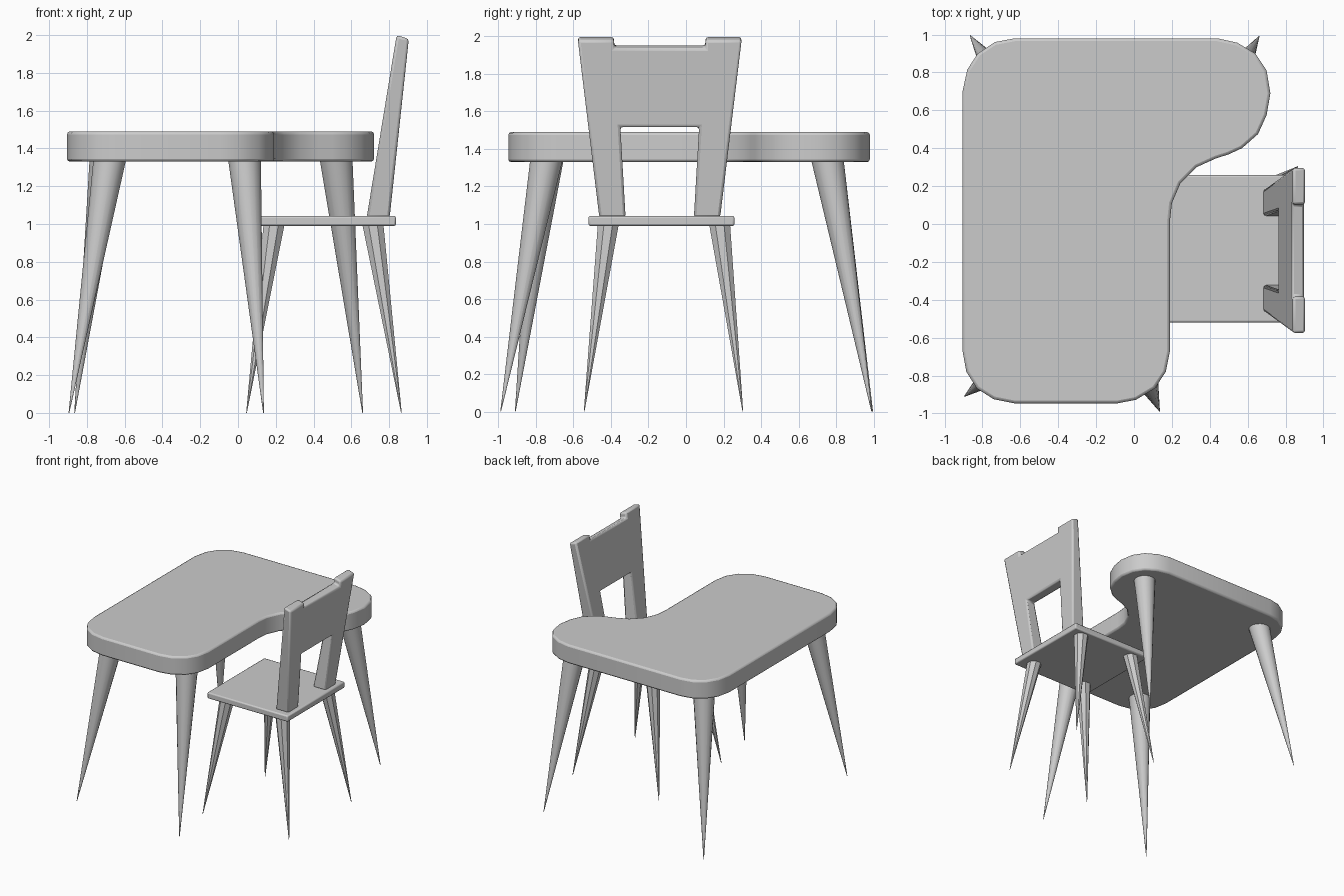
import bpy, bmesh
from mathutils import Vector
from math import cos, sin, pi, radians

if "Cube" in bpy.data.objects:
    bpy.data.objects.remove(bpy.data.objects["Cube"])


def finish(name, bm, bevel=0.0, angle=30):
    bmesh.ops.recalc_face_normals(bm, faces=bm.faces)
    mesh = bpy.data.meshes.new(name)
    bm.to_mesh(mesh)
    bm.free()
    ob = bpy.data.objects.new(name, mesh)
    bpy.context.collection.objects.link(ob)
    bpy.ops.object.select_all(action='DESELECT')
    ob.select_set(True)
    bpy.context.view_layer.objects.active = ob
    if bevel:
        m = ob.modifiers.new("edge_bevel", 'BEVEL')
        m.width, m.segments = bevel, 2
        m.limit_method, m.angle_limit = 'ANGLE', radians(50)
    bpy.ops.object.shade_smooth_by_angle(angle=radians(angle))
    return ob


def loft(name, ring_a, ring_b, bevel=0.0, angle=30):
    """Solid between two matching closed outlines."""
    bm = bmesh.new()
    a = [bm.verts.new(p) for p in ring_a]
    b = [bm.verts.new(p) for p in ring_b]
    n = len(a)
    bm.faces.new(a)
    bm.faces.new(b[::-1])
    for i in range(n):
        j = (i + 1) % n
        bm.faces.new((a[i], b[i], b[j], a[j]))
    return finish(name, bm, bevel, angle)


def spike_leg(name, top, tip, z, r, sides, angle):
    """Slanted cone leg: wide under the top, pointed at the floor."""
    def ring(c, zz, rad):
        return [(c[0] + rad * cos(2 * pi * (i + .5) / sides),
                 c[1] + rad * sin(2 * pi * (i + .5) / sides), zz) for i in range(sides)]
    loft(name, ring(tip, 0.0, 0.002), ring(top, z, r), 0, angle)


# table top
outline = [(-.905, .70), (-.88, .815), (-.825, .90), (-.735, .96), (-.63, .98),
           (.44, .98), (.545, .957), (.64, .90), (.70, .81), (.72, .69),
           (.70, .575), (.655, .475), (.57, .40), (.50, .368), (.43, .345),
           (.33, .30), (.245, .215), (.20, .11), (.19, .02), (.19, -.67),
           (.168, -.78), (.11, -.868), (.01, -.928), (-.09, -.947), (-.63, -.947),
           (-.74, -.925), (-.83, -.868), (-.885, -.78), (-.905, -.67)]
loft("table_top", [(x, y, 1.33) for x, y in outline],
     [(x, y, 1.49) for x, y in outline], 0.015)

# table legs
for name, top, tip in (("front_left", (-.68, -.74), (-.895, -.91)),
                       ("front_right", (.035, -.745), (.135, -.988)),
                       ("back_left", (-.70, .755), (-.865, .995)),
                       ("back_right", (.52, .755), (.66, .99))):
    spike_leg("table_leg_" + name, top, tip, 1.335, .088, 16, 40)

# chair seat
seat = [(.07, -.52), (.836, -.52), (.836, .258), (.07, .258)]
loft("chair_seat", [(x, y, .99) for x, y in seat],
     [(x, y, 1.043) for x, y in seat], 0.01)

# chair legs
for xn, tx, px in (("front", .19, .045), ("back", .715, .865)):
    for yn, ty, py in (("left", -.415, -.543), ("right", .18, .303)):
        spike_leg(f"chair_leg_{xn}_{yn}", (tx, ty), (px, py), .992, .06, 8, 30)

# chair backrest: mirrored profile about y = -0.14, tapering and leaning back
half = [(.322, 1.035), (.437, 2.0), (.243, 2.0), (.243, 1.955), (0, 1.955)]
inner = [(0, 1.517), (.21, 1.517), (.182, 1.035)]
right = half[:4] + [(-d, z) for d, z in half[3::-1]]
arch = [(-d, z) for d, z in inner[:0:-1]] + inner[1:]
profile = right + arch
front = [(.683 + (z - 1.045) * .164, -.14 + d, z) for d, z in profile]
rear = [(.804 + (z - 1.045) * .105, -.14 + d, z - (.02 if z > 1.9 else 0)) for d, z in profile]
loft("chair_backrest", front, rear, 0.014)
